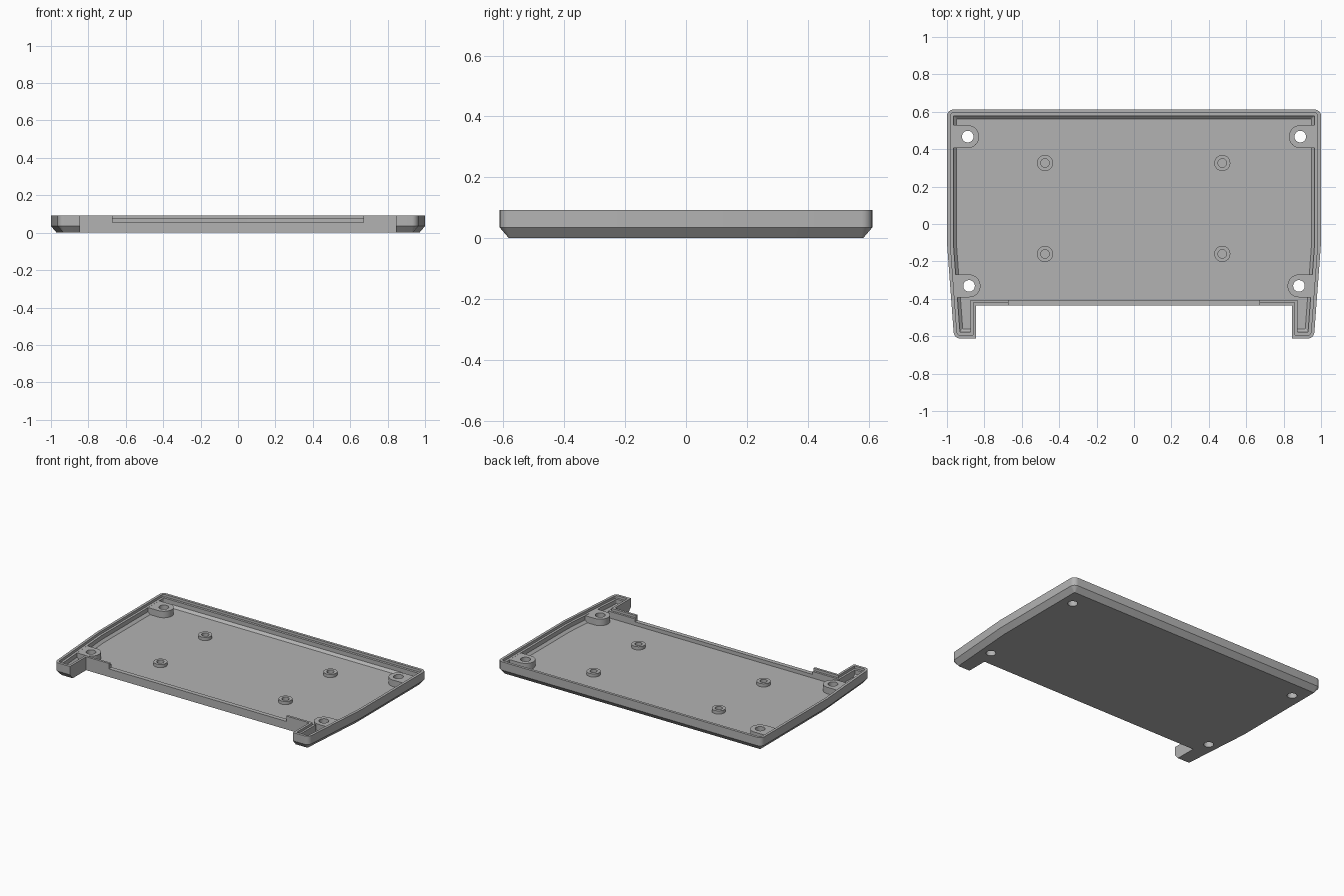
import bpy, bmesh, math
from mathutils import Vector

if "Cube" in bpy.data.objects:
    bpy.data.objects.remove(bpy.data.objects["Cube"])

grey = bpy.data.materials.new("plain grey")
grey.diffuse_color = (0.45, 0.45, 0.45, 1)
grey.use_nodes = True
grey.node_tree.nodes["Principled BSDF"].inputs["Base Color"].default_value = grey.diffuse_color

# Sharp outline of the tray (counter-clockwise), corner radii, and straight notch edges
OUTLINE = [(-0.962, -0.612), (-0.845, -0.612), (-0.845, -0.437), (0.845, -0.437),
           (0.845, -0.612), (0.962, -0.612), (1, -0.1), (1, 0.612), (-1, 0.612), (-1, -0.1)]
RADII = {0: 0.035, 5: 0.035, 7: 0.035, 8: 0.035}
NOTCH = {1, 2, 3}
N = len(OUTLINE)


def offset_loop(d, d_notch):
    """Outline moved inward by d (d_notch along the notch), with rounded corners."""
    pts = [Vector(p) for p in OUTLINE]
    dirs = [(pts[(i + 1) % N] - pts[i]).normalized() for i in range(N)]
    corners = []
    for i in range(N):
        a, b = dirs[i - 1], dirs[i]
        da = d_notch if (i - 1) % N in NOTCH else d
        db = d_notch if i in NOTCH else d
        na, nb = Vector((-a.y, a.x)), Vector((-b.y, b.x))
        p, q = pts[i] + na * da, pts[i] + nb * db
        cross = a.x * b.y - a.y * b.x
        t = ((q - p).x * b.y - (q - p).y * b.x) / cross
        corners.append(p + a * t)
    loop = []
    for i, c in enumerate(corners):
        if i not in RADII:
            loop.append(c)
            continue
        a, b = dirs[i - 1], dirs[i]
        r = max(RADII[i] - d, 0.006)
        turn = a.angle(b)
        start = c - a * r * math.tan(turn / 2)
        centre = start + Vector((-a.y, a.x)) * r
        base = math.atan2(-a.x, a.y)
        for k in range(7):
            ang = base + turn * k / 6
            loop.append(centre + Vector((math.cos(ang), math.sin(ang))) * r)
    return loop


def finish(bm, name):
    bmesh.ops.recalc_face_normals(bm, faces=bm.faces)
    mesh = bpy.data.meshes.new(name)
    bm.to_mesh(mesh)
    bm.free()
    mesh.materials.append(grey)
    ob = bpy.data.objects.new(name, mesh)
    bpy.context.collection.objects.link(ob)
    return ob


def stacked(name, rings, closed=False):
    """Skin a stack of equal rings; cap the ends or close the stack on itself."""
    bm = bmesh.new()
    rows = [[bm.verts.new((p[0], p[1], z)) for p in ring] for ring, z in rings]
    n = len(rows[0])
    pairs = list(zip(rows, rows[1:])) + ([(rows[-1], rows[0])] if closed else [])
    for lo, hi in pairs:
        for i in range(n):
            j = (i + 1) % n
            bm.faces.new((lo[i], lo[j], hi[j], hi[i]))
    if not closed:
        bm.faces.new(rows[0][::-1])
        bm.faces.new(rows[-1])
    return finish(bm, name)


def circle(x, y, r, n=32):
    return [(x + r * math.cos(2 * math.pi * k / n), y + r * math.sin(2 * math.pi * k / n))
            for k in range(n)]


def smooth(ob):
    bpy.ops.object.select_all(action='DESELECT')
    ob.select_set(True)
    bpy.context.view_layer.objects.active = ob
    bpy.ops.object.shade_smooth_by_angle(angle=math.radians(25))


def cut(ob, cutter):
    mod = ob.modifiers.new("cut", 'BOOLEAN')
    mod.operation, mod.solver, mod.object = 'DIFFERENCE', 'EXACT', cutter
    bpy.context.view_layer.objects.active = ob
    bpy.ops.object.modifier_apply(modifier=mod.name)


# Tray: chamfered underside, outer wall, stepped lip, ledge, sloped foot and floor
LEVELS = [(0.03, 0, 0), (0, 0, 0.035), (0, 0, 0.092), (0.018, 0.016, 0.092),
          (0.018, 0.016, 0.075), (0.034, 0.03, 0.075), (0.034, 0.03, 0.046),
          (0.05, 0.03, 0.03)]
tray = stacked("tray", [(offset_loop(d, dn), z) for d, dn, z in LEVELS])

# Low opening in the front wall
window = [(-0.672, -0.5), (0.672, -0.5), (0.672, -0.38), (-0.672, -0.38)]
cutters = [stacked("front_opening_cutter", [(window, 0.055), (window, 0.2)])]
cut(tray, cutters[0])

# Screw bosses joined to the side walls, with holes right through the floor
for row, x, y, wall_x in (("back", 0.889, 0.467, 0.972), ("front", 0.882, -0.331, 0.955)):
    for side, s in (("right", 1), ("left", -1)):
        shape = [(s * wall_x, y - 0.061), (s * wall_x, y + 0.061)]
        shape += [(s * (x - 0.061 * math.sin(a)), y + 0.061 * math.cos(a))
                  for a in (math.pi * k / 16 for k in range(17))]
        boss = stacked(f"{row}_{side}_screw_boss", [(shape, 0.02), (shape, 0.0745)])
        hole = circle(s * x, y, 0.031)
        cutter = stacked("screw_hole_cutter", [(hole, -0.1), (hole, 0.2)])
        cutters.append(cutter)
        cut(tray, cutter)
        cut(boss, cutter)
        smooth(boss)
smooth(tray)

# Small hollow standoffs on the floor
for row, y in (("back", 0.326), ("front", -0.16)):
    for side, x in (("right", 0.472), ("left", -0.476)):
        outer, inner = circle(x, y, 0.043), circle(x, y, 0.023)
        smooth(stacked(f"{row}_{side}_standoff",
                       [(outer, 0.028), (outer, 0.052), (inner, 0.052), (inner, 0.028)],
                       closed=True))

for c in cutters:
    bpy.data.objects.remove(c)
